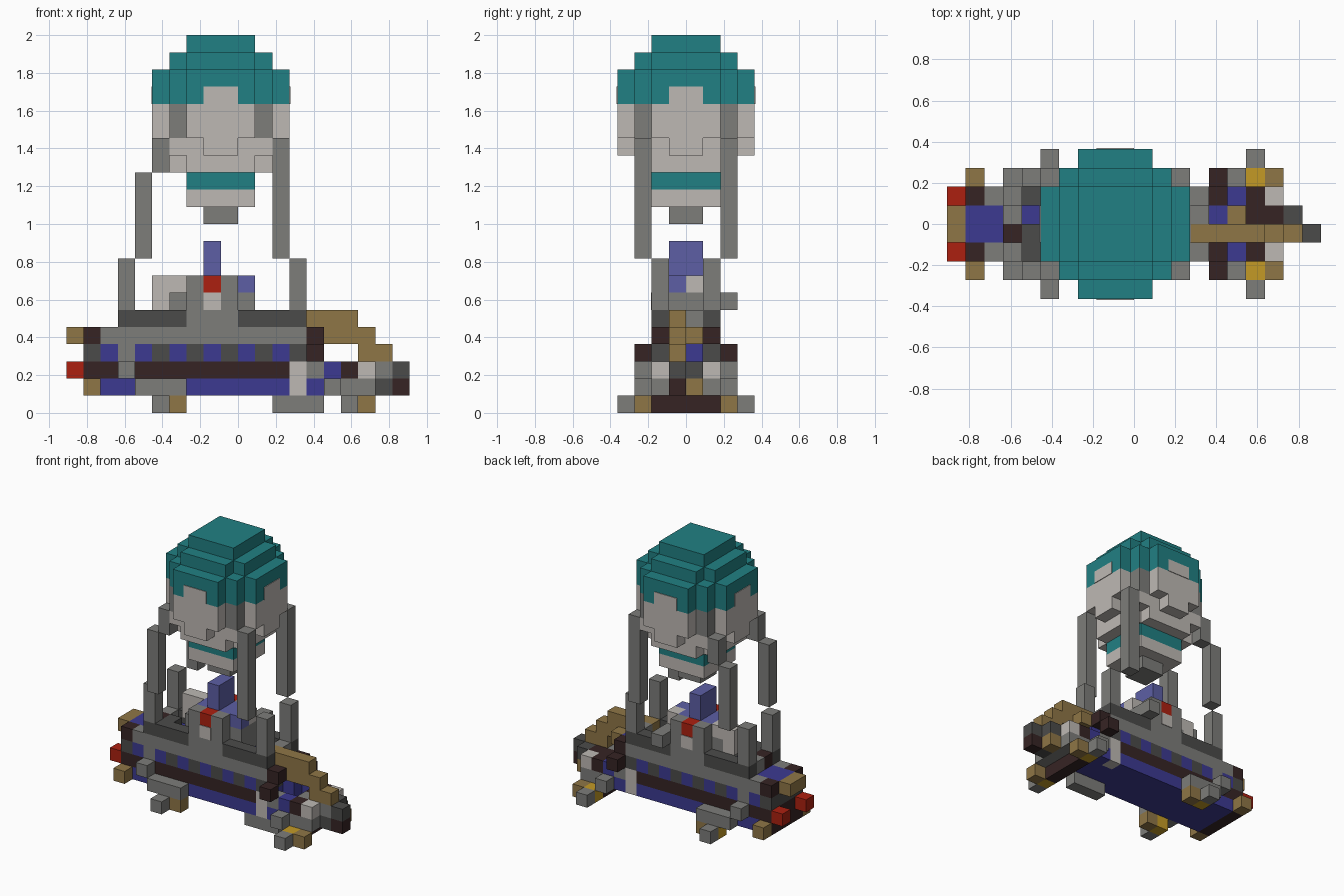
import bpy
import bmesh

U = 1 / 11  # edge of one block

cube = bpy.data.objects.get("Cube")
if cube:
    bpy.data.objects.remove(cube, do_unlink=True)


def material(name, rgb):
    linear = [(c / 255 / 12.92) if c < 11 else ((c / 255 + .055) / 1.055) ** 2.4 for c in rgb]
    mat = bpy.data.materials.new(name)
    mat.use_nodes = True
    mat.diffuse_color = (*linear, 1)
    mat.node_tree.nodes["Principled BSDF"].inputs["Base Color"].default_value = (*linear, 1)
    return mat


TEAL = material("teal", (33, 128, 131))
PALE = material("pale grey", (190, 185, 180))
GREY = material("mid grey", (125, 125, 122))
DARK = material("dark grey", (75, 75, 74))
BLUE = material("deep blue", (60, 58, 145))
LILAC = material("violet blue", (93, 95, 165))
TAN = material("tan", (143, 118, 70))
BROWN = material("dark brown", (54, 36, 36))
RED = material("red", (172, 32, 16))
GOLD = material("gold", (196, 154, 38))


def add_prism(bm, outline, z):
    """Close a plan outline between two heights."""
    low, high = [[bm.verts.new((x * U, y * U, h * U)) for x, y in outline] for h in z]
    bm.faces.new(low[::-1])
    bm.faces.new(high)
    for i in range(len(low)):
        j = (i + 1) % len(low)
        bm.faces.new((low[i], low[j], high[j], high[i]))


def finish(bm, name, mat):
    bmesh.ops.recalc_face_normals(bm, faces=bm.faces[:])
    mesh = bpy.data.meshes.new(name)
    bm.to_mesh(mesh)
    bm.free()
    mesh.materials.append(mat)
    bpy.context.collection.objects.link(bpy.data.objects.new(name, mesh))


def block(name, mat, x, y, z, pair=False):
    """Box from block ranges; pair repeats it on the other side."""
    bm = bmesh.new()
    for a, b in [y, (-y[1], -y[0])] if pair else [y]:
        add_prism(bm, [(x[0], a), (x[1], a), (x[1], b), (x[0], b)], z)
    finish(bm, name, mat)


def cell(name, mat, x, y, z, pair=False):
    block(name, mat, (x, x + 1), (y, y + 1), (z, z + 1), pair)


def tier(name, mat, z, steps):
    """Stepped plan around the balloon axis, from half sizes, widest first."""
    quarter = []
    for i, (hx, hy) in enumerate(steps):
        quarter += [(hx, steps[i - 1][1] if i else 0), (hx, hy)]
    quarter = quarter[1:]
    back = [(-x, y) for x, y in quarter[::-1]]
    half = quarter + back
    outline = half + [(-x, -y) for x, y in half]
    bm = bmesh.new()
    add_prism(bm, [(x - 1, y) for x, y in outline], z)
    finish(bm, name, mat)


# balloon, from crown to mouth
OCTAGON = [(4, 2), (3, 3), (2, 4)]
tier("crown_top", TEAL, (21, 22), [(2, 2)])
tier("crown_middle", TEAL, (20, 21), [(3, 2), (2, 3)])
tier("crown_rim", TEAL, (18, 20), OCTAGON)
tier("envelope", PALE, (16, 18), [(4, 2), (2, 4)])
tier("envelope_lower", PALE, (15, 16), [(4, 1), (3, 3), (1, 4)])
tier("envelope_base", PALE, (14, 15), [(3, 2), (2, 3)])
tier("mouth_band", TEAL, (13, 14), [(2, 2)])
tier("mouth", PALE, (12, 13), [(2, 2)])
tier("burner", GREY, (11, 12), [(1, 1)])

# pale notches on the crown rim
T = .05
block("rim_notch_sides", PALE, (-2, 0), (4, 4 + T), (18, 19), True)
for name, x in (("rim_notch_tail", 3), ("rim_notch_nose", -5 - T)):
    block(name, PALE, (x, x + T), (-1, 1), (18, 19))

# leaning posts between gondola and balloon
for name, path in (("nose_post", [(-7, 6, 9), (-6, 9, 14), (-5, 14, 16), (-4, 16, 18)]),
                   ("tail_post", [(3, 6, 9), (2, 9, 16), (1, 16, 18)])):
    for i, (x, low, high) in enumerate(path):
        y = 2 if i else 1
        block(f"{name}_{i}", GREY, (x, x + 1), (y, y + 1), (low, high), True)

# hull layers
block("hull_keel", BLUE, (-8, 3), (-2, 2), (1, 2))
block("hull_stripe", BROWN, (-9, 3), (-2, 2), (2, 3))
for x in range(-9, 4):
    mat = GREY if x == -7 else DARK if x % 2 else BLUE
    cell(f"window_band_{x + 9}", mat, x, -2, 3) if x == 3 else block(
        f"window_band_{x + 9}", mat, (x, x + 1), (-2, 2), (3, 4))
block("window_band_end", DARK, (3, 4), (-1, 2), (3, 4))
block("hull_wall", GREY, (-8, 4), (1, 2), (4, 5), True)
block("deck", BLUE, (-9, 4), (-1, 1), (4, 5))
block("rim_nose", DARK, (-7, -3), (1, 2), (5, 6), True)
block("rim_tail", DARK, (0, 4), (1, 2), (5, 6), True)
cell("rim_tail_inset", GREY, 3, 0, 5)
cell("deck_hatch_brown", BROWN, -7, -1, 5)
cell("deck_hatch_grey", GREY, -7, 0, 5)
cell("deck_hatch_dark", DARK, -6, -1, 5)
block("tail_frame", PALE, (3, 4), (1, 2), (1, 3), True)
block("tail_frame_core", BLUE, (3, 4), (-1, 1), (1, 3))

# cabin
block("cabin_wall", GREY, (-3, 0), (1, 2), (5, 7), True)
block("cabin_wall_nose", GREY, (-3, -2), (1, 2), (7, 8), True)
block("cabin_wall_tail", GREY, (-1, 0), (1, 2), (7, 8), True)
cell("cabin_lamp", RED, -2, 1, 7, True)
block("cabin_crest", PALE, (-2, -1), (2, 2 + T), (6, 7), True)
block("cabin_core", GREY, (-4, 1), (-1, 1), (5, 7))
block("cabin_roof", LILAC, (-3, 1), (-1, 0), (7, 8))
block("cabin_roof_back", LILAC, (-3, 0), (0, 1), (7, 8))
block("chimney", LILAC, (-2, -1), (-1, 1), (8, 10))
block("steam_nose", PALE, (-5, -3), (0, 1), (7, 8))
cell("steam_nose_low", PALE, -5, 0, 6)
cell("steam_tail", PALE, 0, 0, 7)
block("side_pipe", GREY, (0, 1), (1, 3), (6, 7))

# nose
block("nose_plate", TAN, (-10, -9), (-1, 1), (4, 5))
cell("nose_bracket", BROWN, -9, 1, 4, True)
cell("nose_lamp", RED, -10, 1, 2, True)
cell("nose_foot", TAN, -9, 2, 1, True)
block("nose_beam", BROWN, (-9, -8), (-2, 2), (1, 2))

# nose wheels
cell("nose_wheel_hub", GREY, -5, 3, 0, True)
cell("nose_wheel", GOLD, -5, 2, 0, True)
cell("nose_wheel_tread", TAN, -4, 2, 0, True)
block("nose_wheel_guard", GREY, (-6, -3), (2, 3), (1, 2), True)
cell("nose_wheel_strut", GREY, -7, 2, 2, True)

# tail wheels
cell("tail_wheel_hub", GREY, 6, 3, 0, True)
cell("tail_wheel", GOLD, 6, 2, 0, True)
cell("tail_wheel_tread", TAN, 7, 2, 0, True)
cell("tail_wheel_guard", GREY, 5, 2, 1, True)
block("tail_axle", BROWN, (6, 7), (-2, 2), (0, 1))
block("skid", GREY, (2, 5), (-2, -1), (0, 1))

# curved tail spine
for i, (a, b) in enumerate([(7, 9), (5, 8), (3, 7)]):
    block(f"spine_{i}", TAN, (a, b), (-1, 0), (3 + i, 4 + i))
cell("spine_knob", TAN, 5, 0, 4)
cell("spine_bracket_upper", BROWN, 4, 1, 4, True)
cell("spine_bracket_lower", BROWN, 4, 2, 3, True)

# tail platform
block("platform_root", BLUE, (4, 5), (-2, 2), (1, 2))
block("platform_root_top", GREY, (4, 5), (1, 2), (2, 3), True)
block("platform_seat", BLUE, (4, 5), (0, 1), (2, 5))
block("platform_floor", TAN, (5, 6), (-2, 2), (1, 2))
block("platform_base", GREY, (6, 8), (-2, 2), (1, 2))
cell("platform_cushion", BLUE, 5, 1, 2, True)
cell("platform_stop", BROWN, 6, 1, 2, True)
cell("platform_light", PALE, 7, 1, 2, True)
block("platform_beam", BROWN, (6, 8), (0, 1), (2, 3))
block("tail_boom", GREY, (6, 9), (-1, 0), (2, 3))
cell("tail_boom_side", DARK, 8, 0, 2)
cell("tail_boom_foot", TAN, 8, 0, 1)
cell("tail_boom_step", DARK, 8, -1, 1)
cell("tail_tip", DARK, 9, -1, 2)
cell("tail_tip_foot", BROWN, 9, -1, 1)
